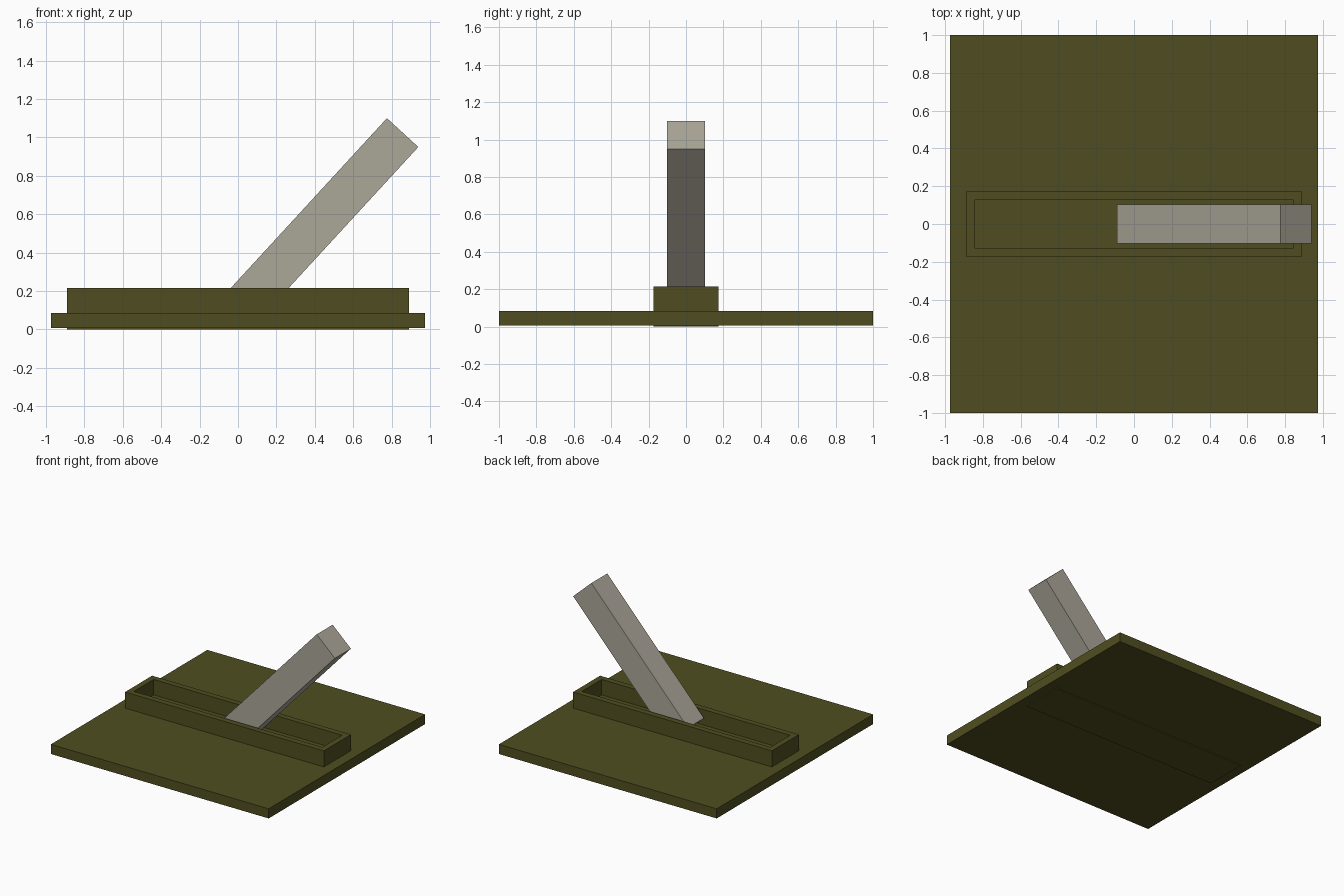
import bpy
import bmesh
import math
from mathutils import Matrix, Vector

if "Cube" in bpy.data.objects:
    bpy.data.objects.remove(bpy.data.objects["Cube"])


def material(name, rgb):
    m = bpy.data.materials.new(name)
    m.diffuse_color = (*rgb, 1.0)
    m.use_nodes = True
    m.node_tree.nodes["Principled BSDF"].inputs["Base Color"].default_value = m.diffuse_color
    return m


olive = material("olive_green", (0.08, 0.076, 0.015))
stone = material("warm_grey", (0.41, 0.385, 0.318))


def box(name, size, center, mat, edit=None):
    bm = bmesh.new()
    bmesh.ops.create_cube(bm, size=1.0)
    bmesh.ops.scale(bm, vec=size, verts=bm.verts)
    bmesh.ops.translate(bm, vec=center, verts=bm.verts)
    if edit:
        edit(bm)
    me = bpy.data.meshes.new(name)
    bm.to_mesh(me)
    bm.free()
    me.materials.append(mat)
    ob = bpy.data.objects.new(name, me)
    bpy.context.collection.objects.link(ob)
    return ob


# Wall plate
box("base_plate", (1.95, 2.0, 0.078), (0, 0, 0.046), olive)


# Raised housing with a long slot sunk into its top
def sink_slot(bm):
    top = max(bm.faces, key=lambda f: f.calc_center_median().z)
    bmesh.ops.inset_region(bm, faces=[top], thickness=0.066)
    wall = bmesh.ops.extrude_face_region(bm, geom=[top])
    verts = [g for g in wall["geom"] if isinstance(g, bmesh.types.BMVert)]
    bmesh.ops.translate(bm, vec=(0, 0, -0.125), verts=verts)
    if top.is_valid:
        bmesh.ops.delete(bm, geom=[top], context='FACES_ONLY')
    bmesh.ops.recalc_face_normals(bm, faces=bm.faces)


box("slot_housing", (1.78, 0.346, 0.215), (0, 0, 0.1075), olive, sink_slot)


# Lever: a square bar tilted out of the slot towards +x
def tilt(bm):
    turn = Matrix.Rotation(math.radians(42.6), 4, 'Y')
    bmesh.ops.transform(bm, matrix=Matrix.Translation(Vector((-0.007, 0, 0.085))) @ turn,
                        verts=bm.verts)


box("lever", (0.222, 0.204, 1.277), (0, 0, 1.277 / 2), stone, tilt)
